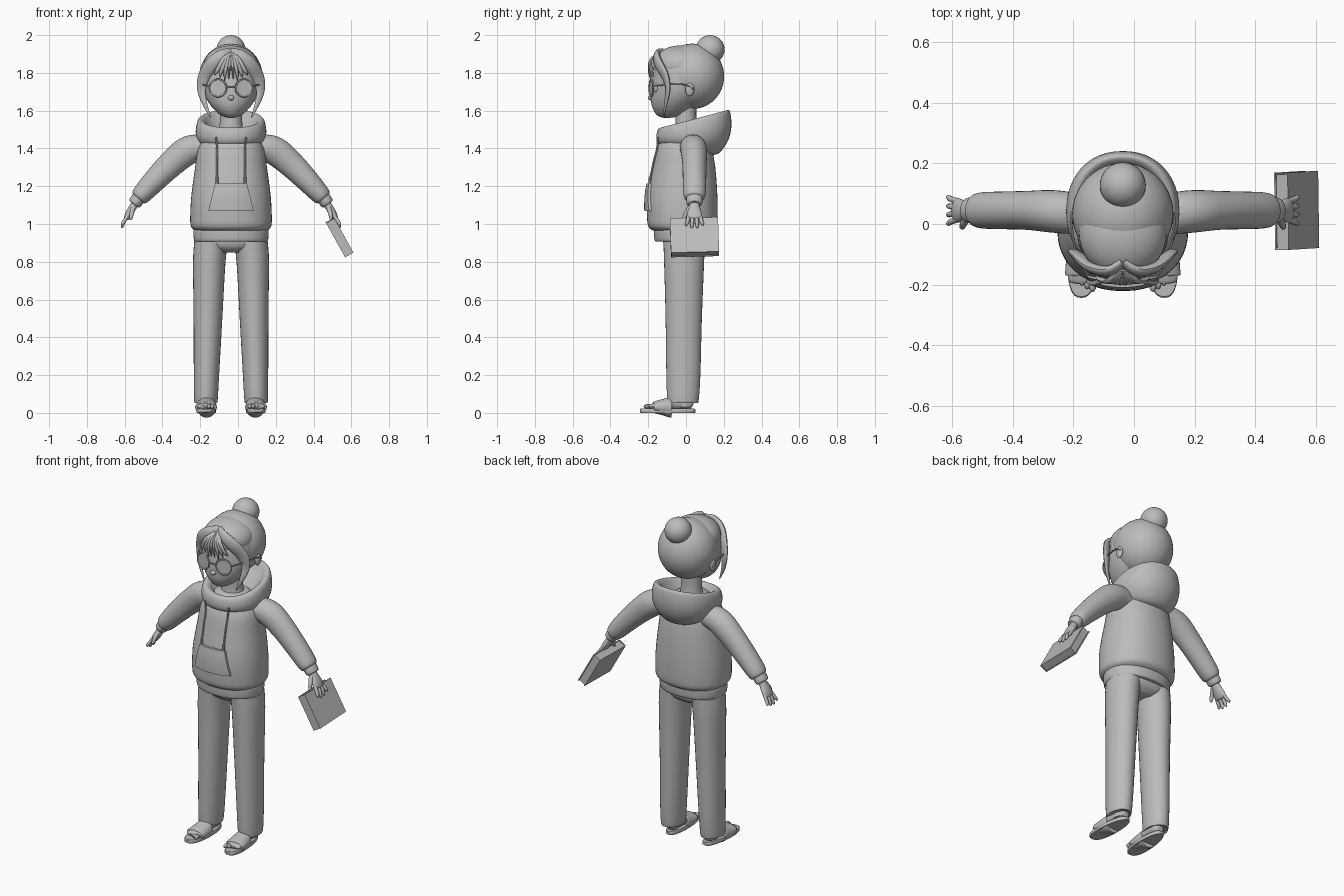
import bpy, math
from mathutils import Vector, Matrix

if "Cube" in bpy.data.objects:
    bpy.data.objects.remove(bpy.data.objects["Cube"])

CX = -0.037  # body centre line
grey = bpy.data.materials.new("plain_grey")
grey.diffuse_color = (0.5, 0.5, 0.5, 1)
grey.use_nodes = True
grey.node_tree.nodes["Principled BSDF"].inputs["Base Color"].default_value = grey.diffuse_color


def finish(ob, name, angle=40):
    ob.name = name
    if not ob.data.materials:
        ob.data.materials.append(grey)
    bpy.ops.object.select_all(action='DESELECT')
    ob.select_set(True)
    bpy.context.view_layer.objects.active = ob
    bpy.ops.object.shade_smooth_by_angle(angle=math.radians(angle))
    return ob


def skin(name, rings, closed_ends=True, angle=40):
    """Join equal-length loops of points into one surface."""
    n = len(rings[0])
    verts = [(p[0] + CX, p[1], p[2]) for r in rings for p in r]
    faces = []
    for i in range(len(rings) - 1):
        for j in range(n):
            k = (j + 1) % n
            faces.append((i * n + j, i * n + k, (i + 1) * n + k, (i + 1) * n + j))
    if closed_ends:
        faces += [tuple(range(n))[::-1], tuple(range(len(verts) - n, len(verts)))]
    me = bpy.data.meshes.new(name)
    me.from_pydata(verts, [], faces)
    ob = bpy.data.objects.new(name, me)
    bpy.context.collection.objects.link(ob)
    bpy.context.view_layer.objects.active = ob
    bpy.ops.object.select_all(action='DESELECT')
    ob.select_set(True)
    bpy.ops.object.mode_set(mode='EDIT')
    bpy.ops.mesh.select_all(action='SELECT')
    bpy.ops.mesh.normals_make_consistent(inside=False)
    bpy.ops.object.mode_set(mode='OBJECT')
    return finish(ob, name, angle)


def smooth_path(keys, sub):
    """Catmull-Rom through tuples of any length."""
    out, m = [], len(keys)
    for i in range(m - 1):
        a, b, c, d = keys[max(i - 1, 0)], keys[i], keys[i + 1], keys[min(i + 2, m - 1)]
        for s in range(sub):
            t = s / sub
            out.append(tuple(0.5 * (2 * q + (r - p) * t + (2 * p - 5 * q + 4 * r - w) * t * t
                             + (3 * q - p - 3 * r + w) * t ** 3) for p, q, r, w in zip(a, b, c, d)))
    return out + [tuple(keys[-1])]


def spow(v, e):
    return math.copysign(abs(v) ** e, v)


def sweep(name, keys, hint=(1, 0, 0), axis=None, n=24, sub=4, power=2.0, angle=40):
    """Keys are (x, y, z, half width along hint, half width across)."""
    pts = smooth_path(keys, sub)
    rings = []
    for i, p in enumerate(pts):
        c = Vector(p[:3])
        t = Vector(axis) if axis else (Vector(pts[min(i + 1, len(pts) - 1)][:3]) - Vector(pts[max(i - 1, 0)][:3])).normalized()
        u = Vector(hint)
        u = (u - t * u.dot(t)).normalized()
        v = t.cross(u)
        rings.append([c + u * p[3] * spow(math.cos(a), 2 / power) + v * p[4] * spow(math.sin(a), 2 / power)
                      for a in (2 * math.pi * j / n for j in range(n))])
    return skin(name, rings, angle=angle)


def column(name, rows, **kw):
    """Upright form from rows (z, x, y, half width, half depth)."""
    return sweep(name, [(x, y, z, a, b) for z, x, y, a, b in rows], axis=(0, 0, 1), **kw)


def ball(name, c, r, seg=32):
    bpy.ops.mesh.primitive_uv_sphere_add(segments=seg, ring_count=seg // 2, location=(c[0] + CX, c[1], c[2]))
    ob = bpy.context.object
    ob.scale = r
    return finish(ob, name, 180)


# Hoodie body, ribbed hem
torso = [(.965, 0, -.02, .19, .155), (.985, 0, -.02, .211, .178), (1.03, 0, -.02, .216, .186),
         (1.15, 0, -.02, .21, .186), (1.3, 0, -.012, .19, .167), (1.4, 0, -.01, .174, .146),
         (1.46, 0, -.005, .135, .118), (1.5, 0, 0, .08, .08)]
column("hoodie_body", torso, n=48, sub=5, power=2.2)
column("hoodie_hem", [(.908, 0, -.02, .185, .135), (.914, 0, -.02, .196, .146),
                      (.965, 0, -.02, .199, .15), (.972, 0, -.02, .19, .145)], n=48, power=2.2)
rows = smooth_path(torso, 12)


def chest(x, z):
    """Front surface of the hoodie body."""
    _, _, cy, rx, ry = min(rows, key=lambda r: abs(r[0] - z))
    return cy - ry * max(0, 1 - abs(x / rx) ** 2.2) ** (1 / 2.2)


# Front pocket: shallow pad that follows the belly
rings = []
for i in range(9):
    z = 1.07 + .145 * i / 8
    w = .12 - .036 * i / 8
    xs = [w * (j / 5 - 1) for j in range(11)]
    rings.append([(x, chest(x, z) - .013, z) for x in xs] + [(x, chest(x, z) + .01, z) for x in xs[::-1]])
skin("front_pocket", rings)

# Hood: tilted loops (half width, front y, back y, front z, back z), from bag to inside
hood = [(.09, -.09, .13, 1.42, 1.365), (.14, -.135, .175, 1.42, 1.375), (.176, -.153, .222, 1.437, 1.44),
        (.187, -.157, .24, 1.465, 1.51), (.18, -.15, .237, 1.497, 1.575), (.165, -.135, .227, 1.51, 1.602),
        (.145, -.115, .208, 1.505, 1.595), (.12, -.098, .175, 1.485, 1.55), (.08, -.08, .09, 1.46, 1.48)]
loops = []
for w, yf, yb, zf, zb in smooth_path(hood, 3):
    loop = []
    for j in range(48):
        a = 2 * math.pi * j / 48
        s = spow(math.sin(a), .92)
        k = (s + 1) / 2
        loop.append((w * spow(math.cos(a), .92), yf + (yb - yf) * k, zf + (zb - zf) * k))
    loops.append(loop)
skin("hood", loops, angle=60)

# Hips
column("trouser_hips", [(.85, 0, -.01, .08, .07), (.875, 0, -.01, .16, .1),
                        (.91, 0, -.01, .194, .112), (.95, 0, -.01, .192, .112)], n=40, power=2.3)

for s, side in ((-1, "right"), (1, "left")):
    # Drawstrings
    cord = [(s * .074, chest(.074, z) - .008, z, .005, .005) for z in (1.45, 1.4, 1.34, 1.28, 1.24)]
    cord[0] = (s * .08, -.15, 1.46, .005, .005)
    sweep(side + "_drawstring", cord, n=8)
    x, y, z = cord[-1][:3]
    sweep(side + "_drawstring_tip", [(x, y, z + .01, .007, .007), (x, y - .002, z - .025, .007, .007)], n=8, sub=1)
    # Sleeve and cuff
    sweep(side + "_sleeve", [(s * x, y, z, a, b) for x, y, z, a, b in
          ((.08, .03, 1.395, .06, .055), (.16, .035, 1.405, .068, .068), (.235, .042, 1.385, .07, .076),
           (.32, .045, 1.315, .064, .07), (.40, .045, 1.235, .062, .062), (.46, .045, 1.17, .06, .054),
           (.485, .045, 1.142, .053, .047), (.492, .045, 1.134, .038, .034))], hint=(0, 1, 0), n=32)
    sweep(side + "_cuff", [(s * x, .045, z, a, b) for x, z, a, b in
          ((.48, 1.148, .036, .032), (.487, 1.14, .043, .037), (.508, 1.112, .042, .035), (.514, 1.104, .034, .028))],
          hint=(0, 1, 0), n=28)
    # Hand
    sweep(side + "_palm", [(s * x, .045, z, a, b) for x, z, a, b in
          ((.503, 1.115, .024, .02), (.522, 1.085, .03, .02), (.54, 1.055, .04, .019),
           (.552, 1.032, .038, .015), (.555, 1.026, .025, .01))], hint=(0, 1, 0), n=20)
    for i, tip in enumerate((.99, .978, .98, .993)):
        y = .015 + .02 * i
        y2 = .045 + (y - .045) * 1.45
        sweep(side + "_finger", [(s * .545, y, 1.045, .010, .010), (s * .566, (y + y2) / 2, 1.015, .010, .010),
              (s * .576, y2, tip + .008, .008, .008), (s * .577, y2, tip, .003, .003)], hint=(0, 1, 0), n=10)
    sweep(side + "_thumb", [(s * .515, .025, 1.09, .014, .013), (s * .525, .002, 1.06, .012, .012),
          (s * .53, -.01, 1.03, .009, .009), (s * .531, -.012, 1.022, .003, .003)], hint=(0, 1, 0), n=10)
    # Trouser leg
    column(side + "_trouser_leg", [(z, s * x, y, a, b) for z, x, y, a, b in
           ((.055, .133, -.016, .055, .074), (.065, .133, -.016, .062, .083), (.2, .13, -.014, .067, .09),
            (.5, .122, -.012, .076, .096), (.8, .115, -.01, .086, .106), (.91, .104, -.01, .09, .11))], n=32)
    # Foot, toes and sandal
    def fx(y):
        return s * (.13 - .05 * (y + .1))
    sweep(side + "_foot", [(fx(y), y, z, a, b) for y, z, a, b in
          ((.035, .04, .018, .02), (.015, .047, .036, .03), (-.06, .052, .042, .036),
           (-.13, .04, .048, .024), (-.185, .033, .046, .014), (-.195, .031, .03, .008))], n=20)
    column(side + "_ankle", [(.03, s * .13, -.01, .035, .04), (.12, s * .13, -.01, .036, .045)], n=16, sub=1)
    for i in range(5):
        r = .0135 - .0015 * i
        y = -.203 + .006 * i + .001 * i * i
        ball(side + "_toe", (fx(y) - s * (.036 - .0185 * i), y, .034), (r * .85, r * 1.6, r), 12)
    rings = []
    for z, g in ((0, .97), (.004, 1), (.018, 1), (.022, .97)):
        rings.append([(fx(y) + g * (.05 - .035 * (y + .097)) * spow(math.cos(a), .8), y, z)
                      for a in (2 * math.pi * j / 36 for j in range(36))
                      for y in (-.097 + g * .147 * spow(math.sin(a), .9),)])
    skin(side + "_sandal_sole", rings)
    sweep(side + "_sandal_strap", [(fx(y), y, .03, a, b) for y, a, b in
          ((-.172, .052, .024), (-.167, .057, .031), (-.12, .056, .044), (-.082, .053, .055), (-.077, .046, .048))], n=28)
    # Ear
    ball(side + "_ear", (s * .158, .02, 1.712), (.014, .024, .036), 16)
    # Curtain of hair falling from the parting to beside the chin
    sweep(side + "_hair_curtain", [(s * x, y, z, a, b) for x, y, z, a, b in
          ((.0, -.125, 1.912, .012, .02), (.045, -.155, 1.895, .016, .03), (.1, -.145, 1.85, .018, .036),
           (.143, -.108, 1.78, .015, .034), (.156, -.095, 1.71, .011, .024),
           (.14, -.107, 1.64, .008, .014), (.108, -.118, 1.565, .003, .003))], hint=(.35 * s, -1, 0), n=16)
    # Bangs
    for x1, z1, w in ((.012, 1.765, .008), (.035, 1.755, .011), (.06, 1.775, .012), (.088, 1.79, .013)):
        sweep(side + "_bang", [(s * x1 * .15, -.15, 1.9, w * .6, .008), (s * x1 * .5, -.187, 1.865, w, .009),
              (s * x1 * .85, -.196 + x1 * .15, 1.81, w * .8, .008), (s * x1, -.19 + x1 * .2, z1, .002, .002)], n=10)
    # Eye and round spectacles
    ball(side + "_eye", (s * .066, -.155, 1.72), (.026, .016, .028), 20)
    turn = Matrix.Rotation(s * .22, 4, 'Z') @ Matrix.Rotation(math.pi / 2, 4, 'X')
    bpy.ops.mesh.primitive_torus_add(major_radius=.046, minor_radius=.0045, major_segments=36, minor_segments=8)
    rim = bpy.context.object
    rim.matrix_world = Matrix.Translation((s * .069 + CX, -.184, 1.72)) @ turn
    finish(rim, side + "_lens_rim", 180)
    bpy.ops.mesh.primitive_cylinder_add(vertices=36, radius=.045, depth=.003)
    lens = bpy.context.object
    lens.matrix_world = rim.matrix_world.copy()
    finish(lens, side + "_lens")
    sweep(side + "_spectacle_arm", [(s * .113, -.174, 1.73, .004, .004), (s * .152, -.1, 1.738, .004, .004),
          (s * .169, -.01, 1.738, .004, .004), (s * .168, .04, 1.715, .004, .004)], hint=(0, 0, 1), n=8)

sweep("spectacle_bridge", [(-.025, -.193, 1.722, .004, .004), (0, -.198, 1.728, .004, .004),
                           (.025, -.193, 1.722, .004, .004)], hint=(0, 0, 1), n=8)

# Neck, face, nose
column("neck", [(1.45, 0, .005, .075, .07), (1.53, 0, 0, .06, .056), (1.64, 0, .0, .058, .055)], n=28)
column("face", [(1.562, 0, -.1, .012, .015), (1.567, 0, -.095, .034, .042), (1.583, 0, -.083, .065, .077),
                (1.625, 0, -.066, .106, .115), (1.68, 0, -.04, .138, .146), (1.75, 0, -.022, .152, .158),
                (1.84, 0, -.015, .142, .15), (1.9, 0, -.01, .095, .11), (1.93, 0, 0, .03, .04)], n=40)
ball("nose", (0, -.185, 1.668), (.017, .016, .014), 16)

# Hair: skull cap, front crown, bun
ball("hair_cap", (0, .034, 1.782), (.167, .168, .173), 48)
ball("hair_front", (0, -.03, 1.84), (.145, .148, .105), 40)
ball("hair_bun", (0, .128, 1.924), (.076, .076, .076), 32)
bpy.ops.mesh.primitive_torus_add(location=(CX, .105, 1.89), rotation=(-.6, 0, 0), major_radius=.05, minor_radius=.012,
                                 major_segments=28, minor_segments=8)
finish(bpy.context.object, "hair_tie", 180)

# Book held in the hand: pages, two covers and a spine
tilt = Matrix.Translation((.537, .045, .93)) @ Matrix.Rotation(-math.atan2(.1, .18), 4, 'Y') @ Matrix.Rotation(.03, 4, 'X')
for name, pos, size in (("book_pages", (0, 0, 0), (.04, .244, .2)), ("book_cover_outer", (.0225, 0, 0), (.006, .255, .208)),
                        ("book_cover_inner", (-.0225, 0, 0), (.006, .255, .208)),
                        ("book_spine", (0, -.1245, 0), (.045, .006, .208))):
    bpy.ops.mesh.primitive_cube_add(size=1)
    ob = bpy.context.object
    ob.matrix_world = tilt @ Matrix.Translation(pos) @ Matrix.Diagonal((*size, 1))
    finish(ob, name, 20)
